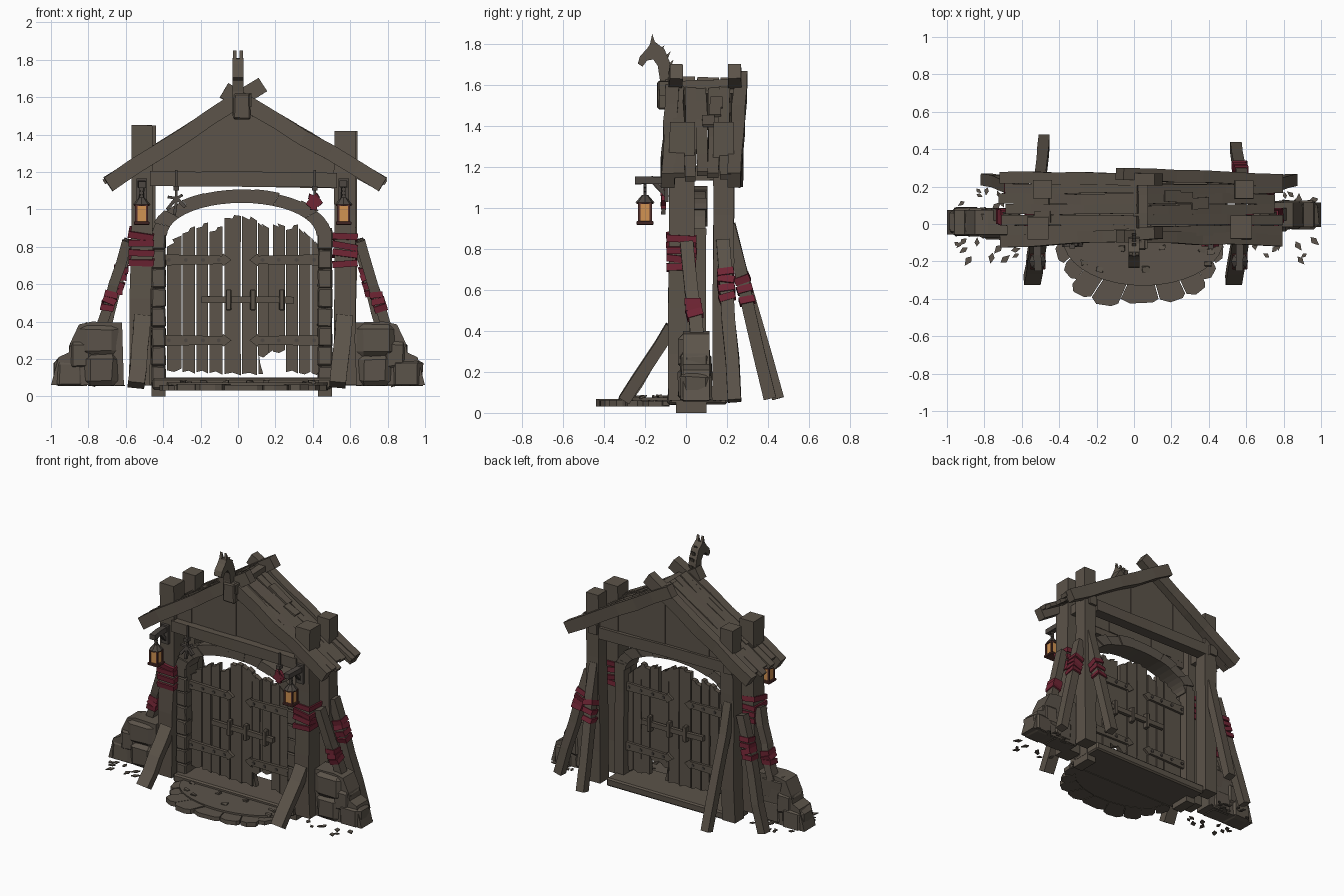
import bpy, bmesh, math, random
from mathutils import Vector, Matrix

if "Cube" in bpy.data.objects:
    bpy.data.objects.remove(bpy.data.objects["Cube"])
random.seed(4)

def material(name, r, g, b):
    m = bpy.data.materials.new(name)
    m.diffuse_color = (r, g, b, 1)
    m.use_nodes = True
    m.node_tree.nodes["Principled BSDF"].inputs["Base Color"].default_value = m.diffuse_color
    return m
WOOD = material("weathered_wood", 0.106, 0.087, 0.067)
STONE = material("brown_stone", 0.106, 0.088, 0.069)
IRON = material("dark_iron", 0.075, 0.064, 0.055)
RED = material("red_cloth", 0.16, 0.018, 0.034)
RUST = material("lantern_metal", 0.085, 0.030, 0.026)
GLOW = material("lantern_glass", 0.64, 0.29, 0.085)

def finish(name, bm, mat, bevel=0.0):
    if bevel:
        sharp = [e for e in bm.edges if len(e.link_faces) == 2 and e.calc_face_angle() > 0.6]
        bmesh.ops.bevel(bm, geom=sharp, offset=bevel, segments=1, affect='EDGES')
    bmesh.ops.recalc_face_normals(bm, faces=bm.faces)
    me = bpy.data.meshes.new(name)
    bm.to_mesh(me)
    bm.free()
    me.materials.append(mat)
    ob = bpy.data.objects.new(name, me)
    bpy.context.collection.objects.link(ob)
    return ob

def prism(name, pts, lo, hi, mat, axis='y', bevel=0.0):
    """Extrude a 2D outline along one axis."""
    place = {'x': lambda a, b, t: (t, a, b), 'y': lambda a, b, t: (a, t, b), 'z': lambda a, b, t: (a, b, t)}[axis]
    bm = bmesh.new()
    low = [bm.verts.new(place(a, b, lo)) for a, b in pts]
    high = [bm.verts.new(place(a, b, hi)) for a, b in pts]
    bm.faces.new(low[::-1])
    bm.faces.new(high)
    for i in range(len(pts)):
        j = (i + 1) % len(pts)
        bm.faces.new((low[i], low[j], high[j], high[i]))
    return finish(name, bm, mat, bevel)

def beam(name, a, b, w, d, mat=WOOD, ref=(0, 1, 0), segs=4, jit=0.004, bevel=0.008):
    """Rough timber from a to b; d is measured along ref, w across it."""
    a, b, ref = Vector(a), Vector(b), Vector(ref)
    axis = (b - a).normalized()
    v = (ref - axis * ref.dot(axis)).normalized()
    u = v.cross(axis)
    bm = bmesh.new()
    rings = []
    for i in range(segs + 1):
        c = a.lerp(b, i / segs) + (u + v) * random.uniform(-jit, jit)
        k = 1 + random.uniform(-jit, jit) * 8
        rings.append([bm.verts.new(c + u * (sx * w * k / 2) + v * (sy * d * k / 2))
                      for sx, sy in ((-1, -1), (1, -1), (1, 1), (-1, 1))])
    for r, s in zip(rings, rings[1:]):
        for i in range(4):
            bm.faces.new((r[i], r[(i + 1) % 4], s[(i + 1) % 4], s[i]))
    bm.faces.new(rings[0][::-1])
    bm.faces.new(rings[-1])
    return finish(name, bm, mat, bevel)

def box(name, lo, hi, mat, jit=0.0, bevel=0.0):
    lo, hi = Vector(lo), Vector(hi)
    bm = bmesh.new()
    bmesh.ops.create_cube(bm, size=1, matrix=Matrix.Translation((lo + hi) / 2) @ Matrix.Diagonal((*(hi - lo), 1)))
    for v in bm.verts:
        v.co += Vector([random.uniform(-jit, jit) for _ in range(3)])
    return finish(name, bm, mat, bevel)

def wraps(name, a, b, w, d, t0, t1, n):
    """Tilted cloth bands around a timber between fractions t0 and t1."""
    a, b = Vector(a), Vector(b)
    for i in range(n):
        c = a.lerp(b, t0 + (t1 - t0) * (i + 0.5) / n)
        half = (b - a).normalized() * 0.017 + Vector((random.uniform(-.004, .004), random.uniform(-.004, .004), 0))
        beam(name, c - half, c + half, w + 0.016, d + 0.016, RED, segs=1, jit=0.002, bevel=0.004)

def rock(name, c, s):
    bm = bmesh.new()
    bmesh.ops.create_cube(bm, size=1)
    bmesh.ops.bevel(bm, geom=bm.edges[:], offset=0.18, segments=1, affect='EDGES')
    for v in bm.verts:
        p = v.co * (1 + random.uniform(-0.08, 0.08))
        v.co = Vector((p.x * s[0] + c[0], p.y * s[1] + c[1], max(0.055, p.z * s[2] + c[2])))
    return finish(name, bm, STONE)

def cylinder(name, c, r1, r2, h, mat, n=6, axis='z'):
    bm = bmesh.new()
    rot = Matrix.Rotation(math.pi / 2, 4, 'X') if axis == 'y' else Matrix()
    bmesh.ops.create_cone(bm, cap_ends=True, segments=n, radius1=r1, radius2=r2, depth=h,
                          matrix=Matrix.Translation(c) @ rot)
    return finish(name, bm, mat)

# Main posts, braces, cloth wraps and lanterns on both sides
for s, px, top in ((-1, -0.51, 1.45), (1, 0.57, 1.42)):
    front = ((px + (-0.015 if s < 0 else 0.005), -0.025, 0.06), (px, -0.02, top))
    back = ((px + 0.01, 0.18, 0.06), (px + 0.02, 0.185, top))
    beam("front_post", *front, 0.115, 0.125, segs=6, bevel=0.012)
    beam("back_post", *back, 0.10, 0.10, segs=6, bevel=0.012)
    wraps("post_cloth", *front, 0.12, 0.13, 0.46, 0.60, 4)
    beam("front_brace", (px - 0.035, -0.30, 0.06), (px, -0.07, 0.42), 0.09, 0.06)
    side = ((px + 0.225 * s, 0.055, 0.36), (px + 0.08 * s, 0.0, 0.83))
    beam("side_brace", *side, 0.055, 0.065)
    wraps("brace_cloth", *side, 0.055, 0.065, 0.22, 0.42, 3)
    rear = ((px + (0.03 if s < 0 else -0.025), 0.45 if s < 0 else 0.41, 0.07), (px + 0.01, 0.21, 0.92))
    beam("rear_brace", *rear, 0.06, 0.06)
    if s > 0:
        wraps("brace_cloth", *rear, 0.06, 0.06, 0.53, 0.72, 3)
    outer = ((px + 0.28 * s, 0.24, 0.06), (px + 0.07 * s, 0.18, 0.84))
    beam("outer_brace", *outer, 0.06, 0.065)
    wraps("brace_cloth", *outer, 0.06, 0.065, 0.62, 0.82, 4)
    # side tie between front and back posts
    beam("side_tie", (px, -0.08, 1.17), (px, 0.25, 1.17), 0.07, 0.06, ref=(1, 0, 0))
    # lantern bracket and lantern
    lx, ly = px - 0.005, -0.2
    beam("lantern_arm", (lx, -0.08, 1.135), (lx, -0.25, 1.135), 0.035, 0.04, IRON, ref=(1, 0, 0), segs=2)
    beam("lantern_strut", (lx, -0.09, 1.05), (lx, -0.16, 1.13), 0.02, 0.025, IRON, ref=(1, 0, 0), segs=1)
    box("bracket_plate", (lx - 0.028, -0.105, 1.03), (lx + 0.028, -0.085, 1.165), IRON)
    for i in range(3):
        cylinder("chain_link", (lx, ly, 1.108 - i * 0.02), 0.012, 0.012, 0.016, IRON, 6, 'y')
    cylinder("lantern_cap", (lx, ly, 1.045), 0.046, 0.016, 0.035, IRON, 8)
    cylinder("lantern_rim", (lx, ly, 1.024), 0.042, 0.042, 0.010, RUST, 8)
    box("lantern_glass", (lx - 0.028, ly - 0.028, 0.935), (lx + 0.028, ly + 0.028, 1.02), GLOW)
    for dx in (-1, 1):
        for dy in (-1, 1):
            box("lantern_bar", (lx + dx * 0.029 - 0.006, ly + dy * 0.029 - 0.006, 0.93),
                (lx + dx * 0.029 + 0.006, ly + dy * 0.029 + 0.006, 1.025), RUST)
    box("lantern_base", (lx - 0.042, ly - 0.042, 0.917), (lx + 0.042, ly + 0.042, 0.936), RUST, bevel=0.004)
    # rock pile
    ry = 0.05 if s > 0 else 0.01
    prism("rock_core", [(s * x, z) for x, z in ((.61, .06), (.62, .395), (.78, .40), (.85, .385), (.895, .29),
          (.905, .235), (.96, .21), (1.0, .06))], ry - 0.065, ry + 0.065, STONE, bevel=0.018)
    rock("boulder", (0.74 * s, ry - 0.01, 0.30), (0.21, 0.15, 0.18))
    rock("boulder", (0.84 * s, ry, 0.22), (0.13, 0.15, 0.17))
    rock("boulder", (0.90 * s, ry, 0.12), (0.17, 0.15, 0.17))
    rock("boulder", (0.73 * s, ry - 0.01, 0.14), (0.18, 0.16, 0.18))
    # leaf litter around the rocks
    for i in range(22):
        x, y = s * random.uniform(0.62, 0.97), random.choice((random.uniform(-0.2, -0.08), random.uniform(0.08, 0.18)))
        a, r = random.uniform(0, 6), random.uniform(0.014, 0.028)
        prism("leaf", [(x + r * math.cos(a + k) * q, y + r * math.sin(a + k) * q)
                       for k, q in ((0, 1.3), (1.6, .6), (3.1, 1), (4.6, .7))], 0.055, 0.062, STONE, 'z')

# Door surround: jambs faced with blocks in front, and the arch
CX = 0.02
for s in (-1, 1):
    x = CX + s * 0.445
    box("jamb_foot", (x - 0.037, -0.05, 0), (x + 0.037, 0.1, 0.06), WOOD)
    beam("jamb_post", (x, 0.035, 0.05), (x, 0.035, 0.9), 0.074, 0.125, segs=4, jit=0.002)
    for i in range(8):
        z = 0.06 + i * 0.104
        box("jamb_block", (x - 0.039, -0.05, z), (x + 0.039, 0.03, z + 0.102), STONE, 0.003, 0.007)
N = 11
for i in range(N):
    t0, t1 = (math.pi * (i + e) / N for e in (0, 1))
    k = random.uniform(-0.006, 0.006)
    pts = [(CX + (0.485 + k) * math.cos(t), 0.86 + (0.245 + k) * math.sin(t)) for t in (t0, (t0 + t1) / 2, t1)]
    pts += [(CX + 0.40 * math.cos(t), 0.86 + 0.175 * math.sin(t)) for t in (t1, (t0 + t1) / 2, t0)]
    prism("arch_block", pts, -0.05 + k, 0.1 + k, STONE, bevel=0.005)

# Door planks with ragged tops and broken ends: x0, x1, top left, top right, bottom
planks = [(-.38, -.302, .80, .86, .14), (-.298, -.23, .87, .91, .13), (-.223, -.16, .90, .93, .13),
          (-.153, -.082, .88, .91, .125), (-.072, .015, .955, .965, .12), (.021, .102, .965, .94, .12),
          (.106, .165, .93, .90, .22), (.187, .252, .92, .91, .24), (.256, .322, .89, .92, .13),
          (.326, .388, .90, .85, .125), (.392, .45, .85, .79, .125)]
for x0, x1, ta, tb, zb in planks:
    m, r = (x0 + x1) / 2, random.uniform(-0.012, 0.012)
    prism("door_plank", [(x0, zb), (m, zb + r), (x1, zb - r), (x1 - 0.001, 0.5), (x1, tb), (m + r, (ta + tb) / 2 + 0.01),
                         (m, (ta + tb) / 2 - 0.008), (x0, ta), (x0 + 0.001, 0.5)], 0.015 + r * 0.3, 0.05 + r * 0.3, WOOD)
prism("plank_stub", [(.11, .12), (.135, .12), (.12, .17), (.11, .24)], 0.015, 0.05, WOOD)
prism("plank_filler", [(.162, .23), (.19, .25), (.19, .70), (.175, .75), (.162, .68)], 0.02, 0.048, WOOD)

# Hinge straps with rivets, and the crossbar, on both faces of the door
for y0, y1 in ((-0.008, 0.014), (0.052, 0.07)):
    ym = y0 if y0 < 0 else y1
    for z in (0.73, 0.30):
        for s, root, tip in ((1, -0.415, -0.035), (-1, 0.455, 0.06)):
            prism("hinge_strap", [(root, z - .03), (tip - s * .05, z - .022), (tip - s * .045, z - .034), (tip, z),
                                  (tip - s * .045, z + .034), (tip - s * .05, z + .022), (root, z + .03)], y0, y1, WOOD)
            for f in (0.12, 0.36, 0.6, 0.82):
                cylinder("rivet", (root + (tip - root) * f, ym, z), 0.011, 0.011, 0.014, IRON, 6, 'y')
    yb = -0.02 if y0 < 0 else 0.075
    beam("door_bar", (-0.195, yb, 0.52), (0.30, yb, 0.515), 0.035, 0.025, segs=4, jit=0.002, bevel=0.004)
    for x in (-0.05, 0.08, 0.235):
        box("bar_bracket", (x - 0.014, yb - 0.02, 0.46), (x + 0.014, yb + 0.02, 0.572), WOOD, 0.001, 0.004)

# Threshold, half-round step and its rim stones
box("threshold", (-0.46, -0.09, 0.04), (0.5, 0.2, 0.1), WOOD, 0.003, 0.01)
prism("step_slab", [(0.05 + 0.43 * math.cos(math.pi * i / 18), -0.08 - 0.25 * math.sin(math.pi * i / 18))
                    for i in range(19)], 0.035, 0.075, STONE, 'z', 0.006)
def rim(t, k, q=1.0):
    c = math.cos(t)
    return (0.03 + (0.47 + k) * q * math.copysign(abs(c) ** 0.8, c), -0.08 - (0.365 + k) * q * math.sin(t) ** 0.85)
for i in range(9):
    t0, t1 = (math.pi * (i + e) / 9 for e in (0.02, 0.98))
    k = random.uniform(-0.035, 0.012)
    pts = [rim(t0, k, 0.95), rim(t0 * .8 + t1 * .2, k), rim(t0 * .3 + t1 * .7, k + 0.005), rim(t1, k, 0.95)]
    pts += [(0.04 + 0.38 * math.cos(t), -0.08 - 0.22 * math.sin(t)) for t in (t1, t0)]
    prism("rim_stone", pts, 0.032, 0.066 + k * 0.2, STONE, 'z', 0.006)
for i in range(9):
    x, y = random.uniform(-0.35, 0.42), random.uniform(-0.28, -0.1)
    box("loose_chip", (x, y, 0.07), (x + 0.035, y + 0.025, 0.083), STONE, 0.006)

# Lintels and gable boards, front and back
LEFT = (Vector((-0.695, 0, 1.135)), Vector((0.13, 0, 1.67)))
RIGHT = (Vector((0.775, 0, 1.135)), Vector((-0.075, 0, 1.635)))
def roof_z(x):
    return min(1.135 + (x + 0.695) * 0.647, 1.135 + (0.775 - x) * 0.588)
for y, yl in ((-0.03, -0.055), (0.2, 0.2)):
    beam("lintel", (-0.47, yl, 1.165), (0.53, yl, 1.155), 0.08, 0.08)
    edges = [-0.47, -0.34, -0.165, 0.015, 0.21, 0.39, 0.55]
    for n, (a, b) in enumerate(zip(edges, edges[1:])):
        j = 0.005 * (n % 2)
        prism("gable_board", [(a, 1.17), (b, 1.17), (b, roof_z(b)), (a, roof_z(a))], y - 0.015 + j, y + 0.015 + j, WOOD)

# Crossing rafters, ridge beam and roof boards
for (lo, hi), y0, y1 in ((LEFT, -0.095, -0.05), (RIGHT, -0.085, -0.068), (LEFT, 0.25, 0.235), (RIGHT, 0.235, 0.27)):
    beam("rafter", lo + Vector((0, y0, 0)), hi + Vector((0, y1, 0)), 0.085, 0.065, segs=6, bevel=0.01)
beam("ridge_beam", (0.03, -0.13, 1.58), (0.035, 0.25, 1.595), 0.07, 0.08, ref=(1, 0, 0))
for lo, hi in (LEFT, RIGHT):
    run = (hi - lo).normalized()
    up = Vector((-run.z, 0, run.x)) * (1 if run.x > 0 else -1)
    for i in range(5):
        y = -0.035 + i * 0.056
        a = lo + run * random.uniform(-0.03, 0.05) + up * random.uniform(0.008, 0.026)
        b = lo + run * 0.87 + up * 0.022
        beam("roof_board", a + Vector((0, y, 0)), b + Vector((0, y + random.uniform(-.006, .006), 0)),
             0.028, 0.054, segs=5, bevel=0.005)
    for i in range(3):
        c = lo + run * random.uniform(0.15, 0.65) + up * 0.036 + Vector((0, random.uniform(0, 0.17), 0))
        beam("roof_patch", c, c + run * 0.1, 0.014, 0.06, segs=1, bevel=0.003)

# Carved horse head on the ridge
prism("horse_head", [(-.235, 1.705), (-.225, 1.74), (-.19, 1.778), (-.172, 1.805), (-.15, 1.81), (-.105, 1.775),
                     (-.078, 1.71), (-.066, 1.62), (-.05, 1.52), (-.13, 1.50), (-.128, 1.63), (-.138, 1.695),
                     (-.16, 1.725), (-.19, 1.72), (-.212, 1.69)], -0.03, 0.03, WOOD, 'x', 0.008)
for s in (-1, 1):
    prism("horse_ear", [(-.178, 1.79), (-.165, 1.85), (-.148, 1.80)], s * 0.018 - 0.009, s * 0.018 + 0.009, WOOD, 'x')
for y, z in ((-.13, 1.79), (-.10, 1.76), (-.085, 1.72), (-.076, 1.67)):
    prism("mane_tuft", [(y - .01, z - .025), (y + .025, z + .005), (y + .012, z - .03)], -0.012, 0.012, WOOD, 'x')
box("horse_collar", (-0.025, -0.14, 1.48), (0.065, -0.06, 1.62), WOOD, 0.004, 0.008)

# Hanging charms under the lintel
for x, mat in ((-0.33, IRON), (0.41, RED)):
    box("charm_hook", (x - 0.006, -0.112, 1.06), (x + 0.006, -0.10, 1.21), IRON)
    box("charm_peg", (x - 0.014, -0.13, 1.10), (x + 0.014, -0.09, 1.125), IRON)
    for dx, dz, w in ((-0.05, -0.06, .022), (0.045, -0.05, .022), (-0.01, -0.09, .02), (0.03, 0.02, .018), (-0.045, 0.01, .018)):
        k = 0.7 if mat is RED else 1
        beam("charm", (x, -0.106, 1.06), (x + dx * k, -0.11, 1.06 + dz * k), w * (1.7 if mat is RED else 0.8), 0.022,
             mat, segs=1, bevel=0.003)
